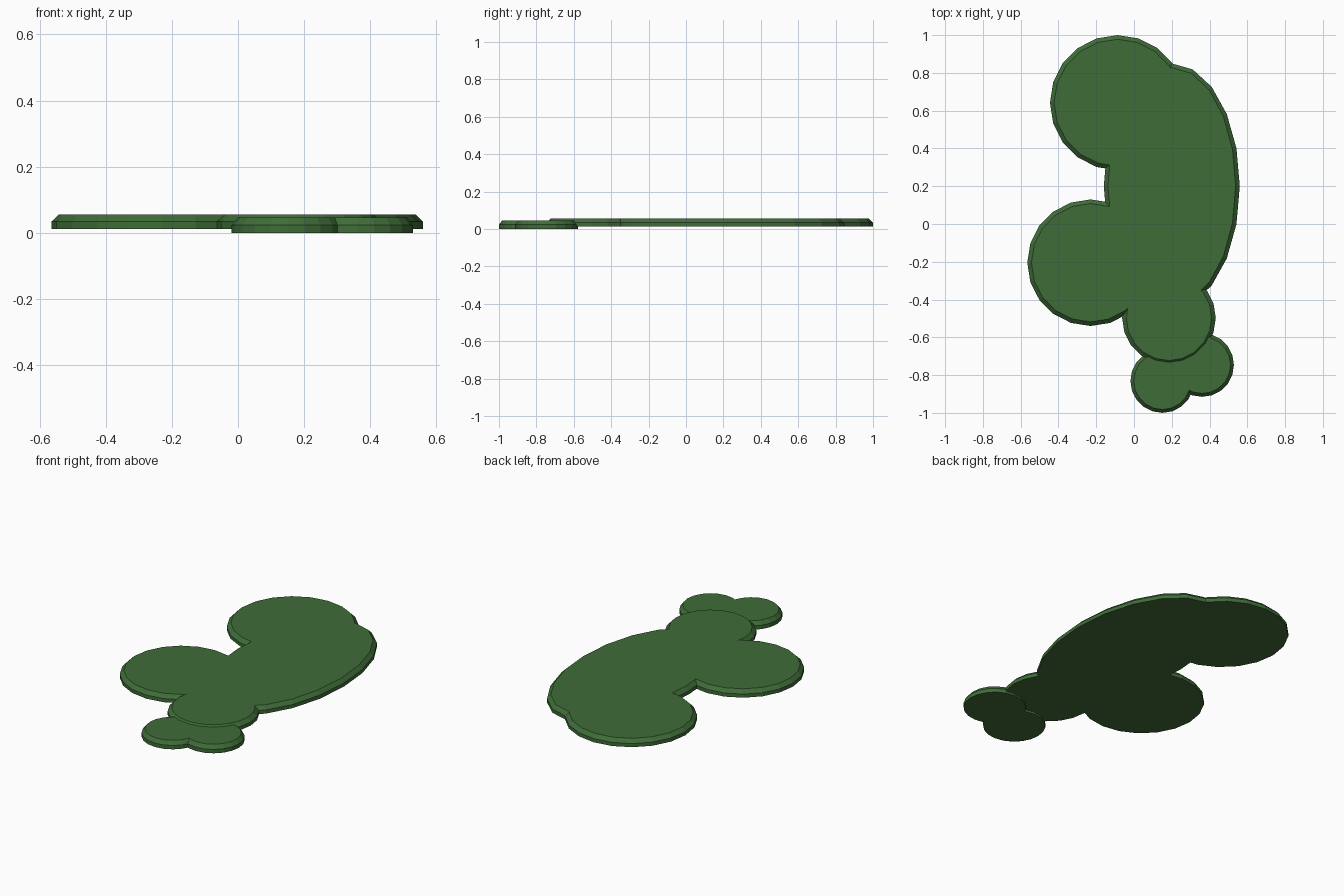
import bpy, bmesh
from math import sin, cos, tau

if "Cube" in bpy.data.objects:
    bpy.data.objects.remove(bpy.data.objects["Cube"])

green = bpy.data.materials.new("leaf_green")
green.diffuse_color = (0.05, 0.15, 0.04, 1)
green.use_nodes = True
green.node_tree.nodes["Principled BSDF"].inputs["Base Color"].default_value = green.diffuse_color


def pad(name, cx, cy, rx, ry, z0, z1, inset, sides=20):
    """Flat elliptical disc with a chamfered top rim."""
    bm = bmesh.new()
    rings = []
    for z, d in ((z0, 0), ((z0 + z1) / 2, 0), (z1, inset)):
        rings.append([bm.verts.new((cx + (rx - d) * cos(tau * i / sides),
                                    cy + (ry - d) * sin(tau * i / sides), z))
                      for i in range(sides)])
    bm.faces.new(rings[0][::-1])
    bm.faces.new(rings[-1])
    for a, b in zip(rings, rings[1:]):
        for i in range(sides):
            j = (i + 1) % sides
            bm.faces.new((a[i], a[j], b[j], b[i]))
    mesh = bpy.data.meshes.new(name)
    bm.to_mesh(mesh)
    bm.free()
    mesh.materials.append(green)
    ob = bpy.data.objects.new(name, mesh)
    bpy.context.collection.objects.link(ob)


# Large raised pads
for name, cx, cy, rx, ry in (
        ("main_pad", 0.20, 0.20, 0.36, 0.65),
        ("upper_pad", -0.087, 0.642, 0.358, 0.358),
        ("left_pad", -0.23, -0.205, 0.335, 0.335),
        ("lower_pad", 0.185, -0.497, 0.248, 0.248)):
    pad(name, cx, cy, rx, ry, 0.012, 0.055, 0.022)

# Small pads resting on the ground
for name, cx, cy in (("small_pad_left", 0.15, -0.831),
                     ("small_pad_right", 0.36, -0.746)):
    pad(name, cx, cy, 0.169, 0.169, 0.0, 0.046, 0.018)
